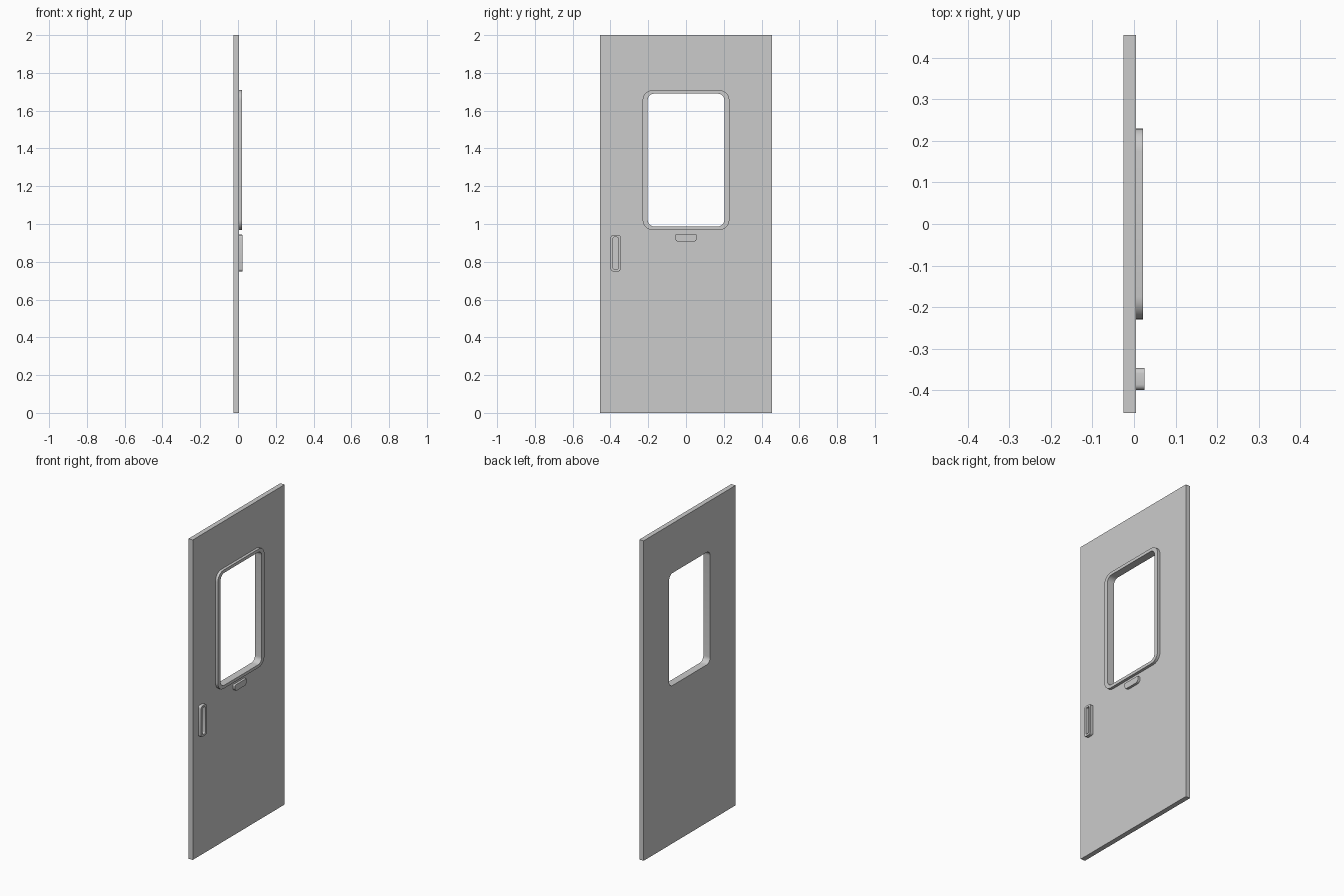
import bpy, bmesh, math
from mathutils import Matrix

if "Cube" in bpy.data.objects:
    bpy.data.objects.remove(bpy.data.objects["Cube"])


def rounded(y0, y1, z0, z1, radii=(0, 0, 0, 0), seg=6):
    """Rounded rectangle outline; radii for lower-left, lower-right, upper-right, upper-left."""
    corners = [(y0, z0, 1, 1), (y1, z0, -1, 1), (y1, z1, -1, -1), (y0, z1, 1, -1)]
    pts = []
    for i, ((y, z, sy, sz), r) in enumerate(zip(corners, radii)):
        if r == 0:
            pts.append((y, z))
            continue
        for k in range(seg + 1):
            a = math.pi + (i + k / seg) * math.pi / 2
            pts.append((y + sy * r + r * math.cos(a), z + sz * r + r * math.sin(a)))
    return pts


def plate(name, x0, x1, *outlines):
    """Filled outline (further outlines become holes) extruded along x."""
    cu = bpy.data.curves.new(name, 'CURVE')
    cu.dimensions = '2D'
    cu.fill_mode = 'BOTH'
    cu.extrude = (x1 - x0) / 2
    for pts in outlines:
        sp = cu.splines.new('POLY')
        sp.points.add(len(pts) - 1)
        for p, (y, z) in zip(sp.points, pts):
            p.co = (y, z, 0, 1)
        sp.use_cyclic_u = True
    tmp = bpy.data.objects.new(name + "_outline", cu)
    bpy.context.collection.objects.link(tmp)
    bpy.context.view_layer.update()
    me = bpy.data.meshes.new_from_object(tmp)
    bpy.data.objects.remove(tmp)
    # outline plane to the y-z plane, extrusion along x
    me.transform(Matrix(((0, 0, 1, (x0 + x1) / 2), (1, 0, 0, 0), (0, 1, 0, 0), (0, 0, 0, 1))))
    bm = bmesh.new()
    bm.from_mesh(me)
    bmesh.ops.remove_doubles(bm, verts=bm.verts, dist=1e-5)
    bmesh.ops.recalc_face_normals(bm, faces=bm.faces)
    bm.to_mesh(me)
    bm.free()
    me.name = name
    ob = bpy.data.objects.new(name, me)
    bpy.context.collection.objects.link(ob)
    bpy.ops.object.select_all(action='DESELECT')
    ob.select_set(True)
    bpy.context.view_layer.objects.active = ob
    bpy.ops.object.shade_smooth_by_angle(angle=math.radians(30))
    return ob


BACK, FACE = -0.025, 0.005
window = rounded(-0.203, 0.203, 0.987, 1.69, (0.035,) * 4)

# Door leaf with window opening
plate("door_panel", BACK, FACE, rounded(-0.454, 0.454, 0, 2), window)

# Raised trim round the window
plate("window_frame", FACE, 0.022, rounded(-0.23, 0.23, 0.968, 1.709, (0.055,) * 4), window)

# Ring-shaped pull handle
plate("door_handle", FACE, 0.025,
      rounded(-0.399, -0.346, 0.749, 0.942, (0.013,) * 4, 4),
      rounded(-0.386, -0.359, 0.761, 0.93, (0.006,) * 4, 4))

# Small plate below the window
plate("window_latch", FACE, 0.02,
      rounded(-0.058, 0.058, 0.905, 0.944, (0.02, 0.02, 0.006, 0.006), 4))
